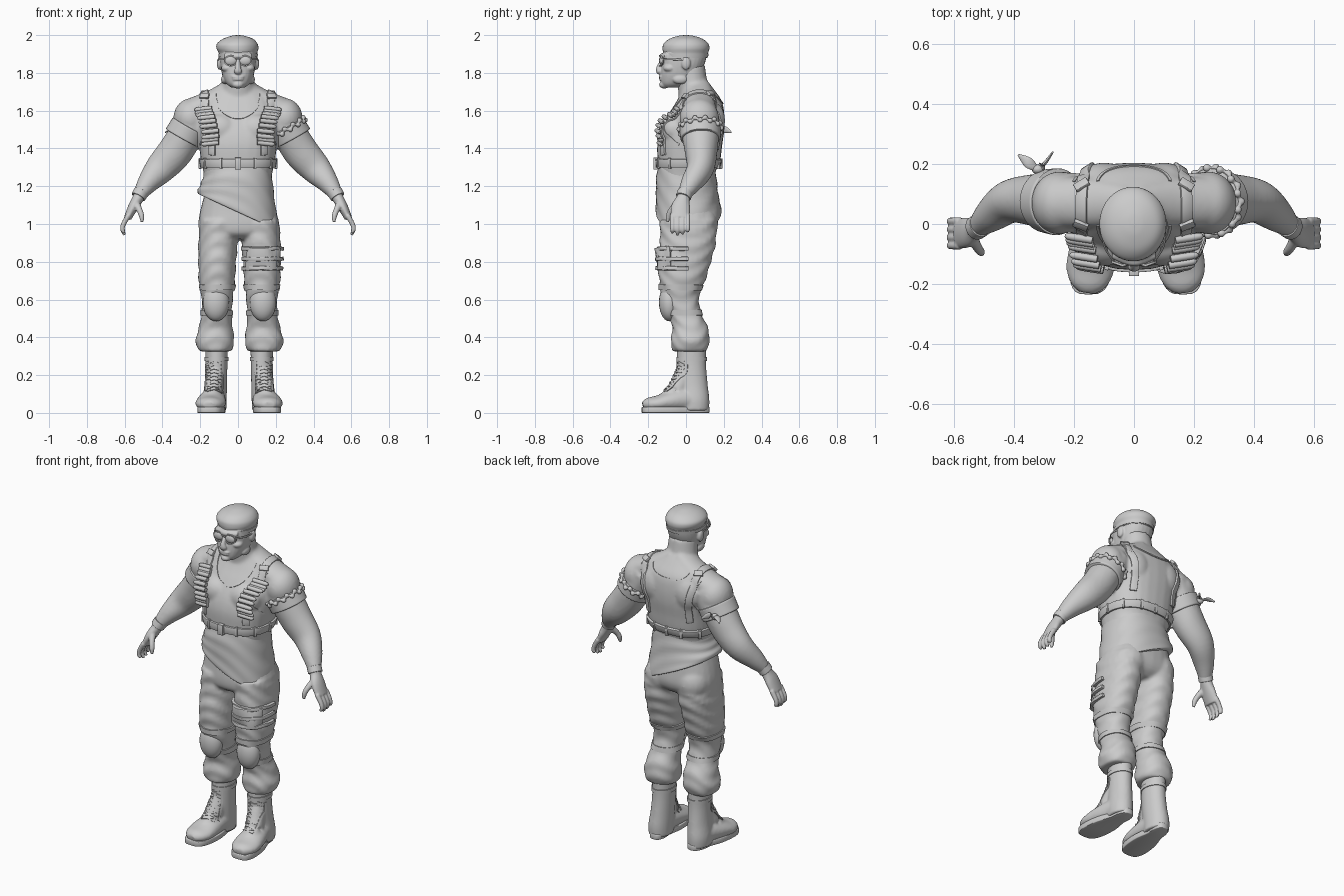
import bpy, bmesh, math
from math import sin, cos, pi, radians
from mathutils import Vector, Matrix
from mathutils.bvhtree import BVHTree

if "Cube" in bpy.data.objects:
    bpy.data.objects.remove(bpy.data.objects["Cube"])

grey = bpy.data.materials.new("plain_grey")
grey.use_nodes = True
grey.diffuse_color = (0.6, 0.6, 0.6, 1)
grey.node_tree.nodes["Principled BSDF"].inputs["Base Color"].default_value = (0.6, 0.6, 0.6, 1)
SIDES = ((1, "left"), (-1, "right"))


# ---------- helpers ----------
def spline(rows, steps=5):
    """Catmull-Rom interpolation of equally long tuples."""
    out = []
    for i in range(len(rows) - 1):
        a, b, c, d = rows[max(i - 1, 0)], rows[i], rows[i + 1], rows[min(i + 2, len(rows) - 1)]
        for k in range(steps):
            t = k / steps
            out.append([q + t * (r - p) / 2 + t * t * (p - 2.5 * q + 2 * r - s / 2)
                        + t ** 3 * (1.5 * (q - r) + (s - p) / 2) for p, q, r, s in zip(a, b, c, d)])
    return out + [list(rows[-1])]


def loft(bm, rows, flat=False, n=28, power=2, wrinkle=0, side=1, shift=0, shear=None):
    """Skin of rings (x, y, z, radius, radius), level or square to the path."""
    rows, rings = spline(rows), []
    for i, (x, y, z, ra, rb) in enumerate(rows):
        u, v = Vector((1, 0, 0)), Vector((0, 1, 0))
        if not flat:
            t = (Vector(rows[min(i + 1, len(rows) - 1)][:3]) - Vector(rows[max(i - 1, 0)][:3])).normalized()
            v = t.cross(Vector((0, 0, 1)) if abs(t.y) > 0.7 else Vector((0, 1, 0))).normalized()
            u = v.cross(t)
        ring = []
        for k in range(n):
            a = 2 * pi * k / n
            f = 1 + wrinkle * sin(75 * z + 2 * sin(a + 1) + 3 * cos(2 * a))
            c, s = (math.copysign(abs(w) ** (2 / power), w) * f for w in (cos(a), sin(a)))
            p = Vector((x, y, z)) + u * ra * c + v * rb * s
            if shear:
                p.z += shear(p)
            ring.append(bm.verts.new((p.x * side + shift, p.y, p.z)))
        rings.append(ring)
    for r, q in zip(rings, rings[1:]):
        for k in range(n):
            bm.faces.new((r[k], r[(k + 1) % n], q[(k + 1) % n], q[k]))
    bm.faces.new(rings[0])
    bm.faces.new(rings[-1])


def ball(bm, centre, radii, side=1):
    place = Matrix.Translation((centre[0] * side, *centre[1:])) @ Matrix.Diagonal((*radii, 1))
    bmesh.ops.create_uvsphere(bm, u_segments=24, v_segments=14, radius=1, matrix=place)


def box(bm, centre, size, rot=Matrix()):
    bmesh.ops.create_cube(bm, size=1, matrix=Matrix.Translation(centre) @ rot @ Matrix.Diagonal((*size, 1)))


def finish(bm, name, voxel=0, soften=4, bevel=0):
    """Turn a bmesh into an object, fused into one skin when voxel is set."""
    bmesh.ops.recalc_face_normals(bm, faces=bm.faces)
    me = bpy.data.meshes.new(name)
    bm.to_mesh(me)
    bm.free()
    ob = bpy.data.objects.new(name, me)
    bpy.context.collection.objects.link(ob)
    if voxel:
        mod = ob.modifiers.new("fuse", "REMESH")
        mod.mode, mod.voxel_size = "VOXEL", voxel
        mod = ob.modifiers.new("soften", "SMOOTH")
        mod.factor, mod.iterations = 0.5, soften
    if bevel:
        mod = ob.modifiers.new("round", "BEVEL")
        mod.width, mod.segments = bevel, 2
    bpy.context.view_layer.update()
    me = bpy.data.meshes.new_from_object(ob.evaluated_get(bpy.context.evaluated_depsgraph_get()))
    ob.modifiers.clear()
    ob.data = me
    me.materials.clear()
    me.materials.append(grey)
    me.shade_smooth()
    if not voxel:
        me.set_sharp_from_angle(angle=radians(45))
    return BVHTree.FromPolygons([v.co for v in me.vertices], [p.vertices[:] for p in me.polygons])


def cast(tree, origin, direction, far=0.4):
    d = Vector(direction).normalized()
    hit, normal, _, _ = tree.ray_cast(Vector(origin), d, far)
    return (hit, normal if normal.dot(d) > 0 else -normal) if hit else None


def wrap(tree, centre, start=0, end=360, n=40, far=0.3):
    """Points on a surface around an upright axis."""
    angles = [radians(start + (end - start) * k / n) for k in range(n)]
    hits = [cast(tree, centre, (cos(a), sin(a), 0), far) for a in angles]
    return [h for h in hits if h]


def ribbon(bm, path, width, thick, closed=False):
    """Flat strap lying on (point, normal) pairs."""
    path, m = [p for p in path if p], 0
    m, rings = len(path), []
    for i, (p, n) in enumerate(path):
        a, b = (path[i - 1], path[(i + 1) % m]) if closed else (path[max(i - 1, 0)], path[min(i + 1, m - 1)])
        w = (b[0] - a[0]).cross(n).normalized() * width / 2
        rings.append([bm.verts.new(q) for q in (p - w - n * thick, p + w - n * thick, p + w + n * thick, p - w + n * thick)])
    for i in range(m if closed else m - 1):
        r, q = rings[i], rings[(i + 1) % m]
        for k in range(4):
            bm.faces.new((r[k], r[(k + 1) % 4], q[(k + 1) % 4], q[k]))
    if not closed:
        bm.faces.new(rings[0])
        bm.faces.new(rings[-1])


# ---------- torso and arms ----------
bm = bmesh.new()
loft(bm, [(0, .02, 1.1, .18, .145), (0, .01, 1.2, .175, .15), (0, .005, 1.27, .182, .15), (0, .015, 1.33, .195, .165),
          (0, .02, 1.42, .207, .172), (0, .035, 1.5, .215, .168), (0, .055, 1.58, .215, .148),
          (0, .07, 1.65, .19, .12), (0, .065, 1.71, .13, .085), (0, .05, 1.75, .085, .07)], flat=True, power=2.4)
loft(bm, [(0, .05, 1.64, .1, .085), (0, .035, 1.74, .088, .08), (0, .02, 1.84, .08, .08)], flat=True)
for s, _ in SIDES:
    loft(bm, [(.02, .065, 1.74, .06, .04), (.13, .07, 1.665, .08, .05), (.24, .072, 1.59, .09, .08)], side=s)
    loft(bm, [(.2, .07, 1.59, .1, .1), (.265, .075, 1.49, .1, .092), (.335, .08, 1.38, .086, .093),
              (.41, .075, 1.295, .072, .082), (.475, .03, 1.22, .057, .058), (.52, -.01, 1.155, .036, .036)], side=s)
    ball(bm, (.25, .07, 1.56), (.092, .105, .105), s)
    ball(bm, (.095, -.065, 1.5), (.1, .075, .085), s)
    ball(bm, (.1, .13, 1.56), (.09, .075, .11), s)
torso = finish(bm, "torso_and_arms", .01)

# ---------- head ----------
bm = bmesh.new()
loft(bm, [(0, -.075, 1.722, .035, .04), (0, -.058, 1.742, .06, .072), (0, -.036, 1.78, .08, .098),
          (0, -.02, 1.83, .092, .111), (0, -.01, 1.88, .096, .118), (0, 0, 1.93, .092, .11),
          (0, 0, 1.97, .06, .07)], flat=True, power=2.3)
loft(bm, [(0, -.115, 1.875, .012, .01), (0, -.14, 1.835, .014, .013), (0, -.142, 1.808, .016, .022), (0, -.13, 1.8, .008, .012)])
loft(bm, [(-.07, -.1, 1.888, .016, .016), (0, -.125, 1.888, .016, .016), (.07, -.1, 1.888, .016, .016)])
for z, w in ((1.779, .034), (1.766, .03)):
    ball(bm, (0, -.13, z), (w, .013, .008))
ball(bm, (0, -.115, 1.737), (.03, .028, .02))
for s, _ in SIDES:
    ball(bm, (.055, -.085, 1.825), (.034, .035, .022), s)
    ball(bm, (.07, -.03, 1.765), (.02, .04, .025), s)
    ball(bm, (.099, .0, 1.85), (.013, .024, .034), s)
finish(bm, "head", .005, 3)

# ---------- beret ----------
bm = bmesh.new()
loft(bm, [(0, -.004, 1.88, .1, .116), (0, -.002, 1.905, .102, .119), (-.003, 0, 1.93, .111, .124), (-.004, 0, 1.955, .107, .118),
          (0, 0, 1.98, .08, .088), (0, 0, 1.996, .035, .04), (0, 0, 2, .005, .005)], flat=True, n=40)
beret = finish(bm, "beret")
bm = bmesh.new()
ribbon(bm, wrap(beret, (0, 0, 1.893)), .02, .004, True)
finish(bm, "beret_band")

# ---------- sunglasses ----------
bm = bmesh.new()
for s, _ in SIDES:
    ball(bm, (.038, -.128, 1.864), (.032, .014, .025), s)
    rim = [Vector((s * (.038 + .034 * cos(a)), -.138 + .012 * abs(cos(a)), 1.864 + .027 * sin(a)))
           for a in (2 * pi * k / 24 for k in range(24))]
    ribbon(bm, [(p, Vector((0, -1, 0))) for p in rim], .006, .004, True)
    loft(bm, [(.07, -.122, 1.872, .005, .003), (.1, -.07, 1.872, .005, .003), (.102, .005, 1.868, .005, .003)], side=s)
loft(bm, [(-.014, -.14, 1.874, .004, .004), (.014, -.14, 1.874, .004, .004)], n=8)
finish(bm, "sunglasses")

# ---------- hands, wrist straps, arm bands ----------
for s, side in SIDES:
    bm = bmesh.new()
    loft(bm, [(.515, -.008, 1.17, .034, .034), (.53, -.015, 1.135, .036, .03), (.555, -.028, 1.09, .05, .027),
              (.585, -.032, 1.03, .05, .02)], side=s)
    for k, drop in enumerate((.012, 0, .004, .02)):
        y = -.072 + .027 * k
        loft(bm, [(.58, y, 1.045, .014, .015), (.606, y, 1, .013, .013), (.612, y, .97, .012, .012),
                  (.6, y, .942 + drop, .008, .008)], n=12, side=s)
    loft(bm, [(.54, -.045, 1.11, .02, .02), (.52, -.08, 1.07, .016, .016), (.51, -.093, 1.04, .014, .014),
              (.508, -.098, 1.01, .008, .008)], n=12, side=s)
    finish(bm, side + "_hand", .005, 3)
    bm = bmesh.new()
    loft(bm, [(.511, -.003, 1.172, .041, .041), (.528, -.014, 1.142, .041, .039)], side=s)
    finish(bm, side + "_wrist_strap", bevel=.003)
    bm = bmesh.new()
    loft(bm, [(.255, .074, 1.515, .112, .103), (.29, .077, 1.452, .106, .106)], side=s, n=36)
    finish(bm, side + "_sleeve_band", bevel=.005)
    if s > 0:
        bm = bmesh.new()
        axis = Vector((.5, .04, -.87)).normalized()
        u = axis.cross((0, 1, 0)).normalized()
        for k in range(26):
            a = 2 * pi * k / 26
            p = Vector((.26, .075, 1.505)) + u * .106 * cos(a) + axis.cross(u) * .113 * sin(a) + axis * .008 * (-1) ** k
            ball(bm, p, (.014, .014, .014))
        finish(bm, "left_braided_band", .006, 2)
bm = bmesh.new()
ball(bm, (-.32, .182, 1.49), (.02, .016, .018))
for x, y in ((-.27, .24), (-.385, .23)):
    loft(bm, [(-.32, .18, 1.49, .008, .006), ((x - .32) / 2, .205, 1.5, .018, .006), (x, y, 1.485, .004, .003)], n=12)
finish(bm, "bandana_knot")

# ---------- trousers and shirt hem ----------
bm = bmesh.new()
loft(bm, [(0, .01, 1.18, .17, .145), (0, .015, 1.08, .198, .15), (.004, .015, 1, .214, .155),
          (.004, .01, .95, .2, .14), (.004, .01, .92, .15, .1)], flat=True, power=2.4)
for s, _ in SIDES:
    loft(bm, [(.105, .012, 1.02, .105, .15), (.114, .01, .9, .104, .148), (.118, -.008, .8, .1, .14), (.12, -.02, .7, .096, .122),
              (.118, -.03, .62, .084, .1), (.12, -.008, .53, .08, .088), (.126, .022, .45, .09, .095),
              (.13, .022, .385, .102, .102), (.13, .02, .335, .09, .094), (.13, .02, .325, .07, .08)],
         flat=True, power=2.2, wrinkle=.03, side=s, shift=.008)
    ball(bm, (.1, .07, 1), (.1, .1, .11), s)
trousers = finish(bm, "trousers", .01, 3)

bm = bmesh.new()
loft(bm, [(0, .003, 1.31, .178, .15), (0, .002, 1.24, .183, .16), (0, .006, 1.15, .199, .165), (0, .014, 1.075, .214, .173),
          (0, .014, 1.062, .21, .168)], flat=True, n=48, power=2.3, wrinkle=.012,
     shear=lambda p: -.46 * p.x * min(1, max(0, (1.28 - p.z) / .2)))
finish(bm, "shirt_hem")

# ---------- vest edges ----------
bm = bmesh.new()
for d in (-1, 1):
    depth = .13 if d < 0 else .05
    arcs = [pi * k / 24 - pi / 2 for k in range(25)]
    ribbon(bm, [cast(torso, (.12 * sin(a), .06, 1.69 - depth * cos(a)), (0, d, 0)) for a in arcs], .01, .004)
    for s, _ in SIDES:
        ribbon(bm, [cast(torso, (s * (.2 - .04 * sin(pi * t)), .05, 1.66 - .24 * t), (0, d, 0))
                    for t in (k / 16 for k in range(17))], .01, .004)
finish(bm, "vest_edging")

# ---------- harness ----------
bm = bmesh.new()
belt = wrap(torso, (0, .015, 1.322), n=60)
ribbon(bm, belt, .045, .011, True)
for p, n in belt[::5]:
    box(bm, p + n * .008, (.014, .016, .056), Matrix.Rotation(math.atan2(n.y, n.x) + pi / 2, 4, "Z"))
box(bm, (0, -.158, 1.32), (.034, .03, .062))
finish(bm, "harness_belt", bevel=.002)
for s, side in SIDES:
    def over(deg):
        a = radians(deg)
        return cast(torso, (s * (.137 + .038 * max(0, sin(a))), .03, 1.48), (0, -cos(a), sin(a)))
    bm = bmesh.new()
    ribbon(bm, [over(d) for d in range(-38, 220, 6)], .04, .008)
    for d in (82, 115):
        p, n = over(d)
        box(bm, p + n * .01, (.05, .03, .014), n.to_track_quat("Z", "X").to_matrix().to_4x4() @ Matrix.Rotation(pi / 2, 4, "Z"))
    finish(bm, side + "_harness_strap", bevel=.002)
    bm = bmesh.new()
    for k in range(11):
        p, n = over(-20 + 8.2 * k)
        p = p + n * .02
        a, b = p + Vector((-.044 * s, -.006, .004)), p + Vector((.03 * s, .006, -.004))
        tip = b + (b - a) * .24
        loft(bm, [(*a, .012, .012), (*b, .012, .012), (*tip, .005, .005)], n=12)
    finish(bm, side + "_cartridges")

# ---------- knee pads, thigh straps ----------
for s, side in SIDES:
    x = .12 * s + .008
    bm = bmesh.new()
    ball(bm, (x + .004 * s, -.088, .585), (.07, .055, .1))
    finish(bm, side + "_knee_pad")
    bm = bmesh.new()
    for z in (.665, .53):
        ribbon(bm, wrap(trousers, (x, -.02, z), far=.16), .03, .006, True)
    finish(bm, side + "_knee_straps")
bm = bmesh.new()
ribbon(bm, wrap(trousers, (.125, 0, .815), 235, 325, 14), .12, .01)
for z in (.87, .815, .765):
    ribbon(bm, wrap(trousers, (.125, 0, z), 215, 375, 20), .02, .016)
finish(bm, "left_thigh_pouch", bevel=.002)

# ---------- boots ----------
for s, side in SIDES:
    bm = bmesh.new()
    loft(bm, [(.12, .03, .36, .06, .078), (.12, .03, .25, .058, .077), (.124, .035, .15, .06, .08),
              (.13, .042, .07, .064, .082), (.13, .042, .012, .062, .08)], flat=True, side=s, shift=.006)
    loft(bm, [(.13, .08, .06, .05, .055), (.135, 0, .07, .062, .064), (.145, -.08, .062, .055, .076), (.152, -.15, .05, .042, .08),
              (.157, -.2, .045, .035, .062), (.16, -.228, .04, .02, .03)], side=s, shift=.006)
    loft(bm, [(.15, -.12, .06, .04, .05), (.138, -.05, .12, .05, .05), (.126, .0, .22, .05, .045)], side=s, shift=.006)
    boot = finish(bm, side + "_boot", .008)
    # sole: outline drawn from heel to toe along a slightly turned foot
    bm = bmesh.new()
    outline = []
    for k in range(40):
        a = 2 * pi * k / 40
        y = -.055 + .18 * sin(a)
        half = .068 - .12 * (y + .055) * (1 if y < 0 else .6) - .012 * math.exp(-((y - .02) / .04) ** 2)
        outline.append(bm.verts.new((s * (.136 - .09 * y + half * math.copysign(abs(cos(a)) ** .6, cos(a))) + .006, y, 0)))
    base = bm.faces.new(outline)
    top = bmesh.ops.extrude_face_region(bm, geom=[base])["geom"]
    bmesh.ops.translate(bm, verts=[v for v in top if isinstance(v, bmesh.types.BMVert)], vec=(0, 0, .032))
    finish(bm, side + "_sole", bevel=.004)
    # crossed laces and the collar
    bm = bmesh.new()
    for k in range(9):
        z = .075 + .022 * k
        for d in (-1, 1):
            ribbon(bm, [cast(boot, (s * .132 + .006 + t * .038, .03, z + .011 * d * t), (0, -1, .35)) for t in
                        (j / 4 - 1 for j in range(9))], .008, .005)
    for d in (-1, 1):
        ribbon(bm, [cast(boot, (s * .132 + .006 + d * .042, .03, .07 + .02 * k), (0, -1, .35)) for k in range(10)], .014, .004)
    ribbon(bm, wrap(boot, (s * .12 + .006, .03, .285)), .022, .005, True)
    finish(bm, side + "_boot_laces")
